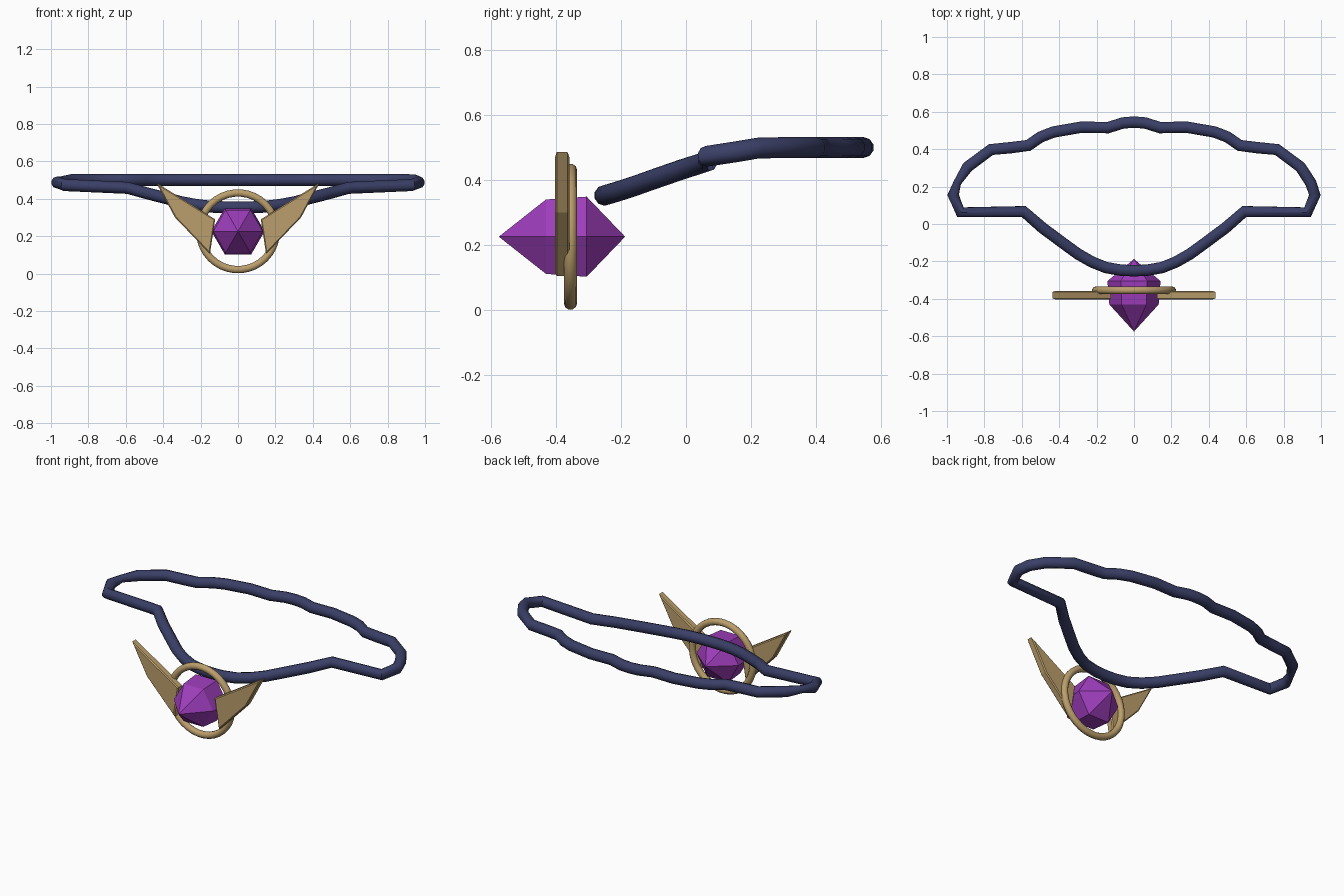
import bpy, bmesh, math
from mathutils import Vector

if "Cube" in bpy.data.objects:
    bpy.data.objects.remove(bpy.data.objects["Cube"])


def material(name, rgb):
    m = bpy.data.materials.new(name)
    m.diffuse_color = (*rgb, 1)
    m.use_nodes = True
    m.node_tree.nodes["Principled BSDF"].inputs["Base Color"].default_value = m.diffuse_color
    return m


NAVY = material("navy cord", (0.042, 0.05, 0.135))
GOLD = material("dull gold", (0.50, 0.345, 0.15))
PURPLE = material("purple crystal", (0.34, 0.047, 0.50))


def make_object(name, bm, mat, smooth=None):
    bmesh.ops.recalc_face_normals(bm, faces=bm.faces[:])
    me = bpy.data.meshes.new(name)
    bm.to_mesh(me)
    bm.free()
    me.materials.append(mat)
    ob = bpy.data.objects.new(name, me)
    bpy.context.collection.objects.link(ob)
    if smooth:
        bpy.ops.object.select_all(action='DESELECT')
        ob.select_set(True)
        bpy.context.view_layer.objects.active = ob
        bpy.ops.object.shade_smooth_by_angle(angle=math.radians(smooth))
    return ob


def closed_tube(name, path, radii, sides, mat):
    """Sweep a round section along a closed path."""
    bm = bmesh.new()
    n = len(path)
    rings = []
    for i, p in enumerate(path):
        t = ((p - path[i - 1]).normalized() + (path[(i + 1) % n] - p).normalized()).normalized()
        ref = Vector((0, 1, 0)) if abs(t.y) < 0.01 and name == "ring" else Vector((0, 0, 1))
        side = t.cross(ref).normalized()
        up = side.cross(t)
        rings.append([bm.verts.new(p + radii[i] * (side * math.cos(a) + up * math.sin(a)))
                      for a in (math.tau * (k + 0.5) / sides for k in range(sides))])
    for i in range(n):
        a, b = rings[i], rings[(i + 1) % n]
        for k in range(sides):
            j = (k + 1) % sides
            bm.faces.new((a[k], a[j], b[j], b[k]))
    return make_object(name, bm, mat, 40)


# Neck cord: right half from back centre to front centre, then mirrored
half = [(0, 0.545, 0.5), (0.06, 0.54, 0.5), (0.14, 0.515, 0.5), (0.28, 0.518, 0.5),
        (0.43, 0.492, 0.5), (0.50, 0.465, 0.5), (0.565, 0.42, 0.5), (0.66, 0.408, 0.5),
        (0.765, 0.398, 0.5), (0.89, 0.305, 0.5), (0.945, 0.22, 0.498), (0.967, 0.155, 0.487),
        (0.928, 0.063, 0.473), (0.59, 0.067, 0.458), (0.49, -0.02, 0.43), (0.385, -0.098, 0.403),
        (0.30, -0.16, 0.381), (0.225, -0.203, 0.367), (0.15, -0.233, 0.358), (0.07, -0.247, 0.354),
        (0, -0.25, 0.353)]
path = [Vector(p) for p in half] + [Vector((-x, y, z)) for x, y, z in half[-2:0:-1]]
radii = [0.032] * len(path)
for i, p in enumerate(path):
    if p.x < 0 and abs(p.y - 0.22) < 0.01:
        radii[i] = 0.022   # pinched twist on the left
closed_tube("neck_cord", path, radii, 10, NAVY)

# Round setting
CZ = 0.226
circle = [Vector((0.205 * math.cos(a), -0.355, CZ + 0.205 * math.sin(a)))
          for a in (math.tau * (k + 0.5) / 36 for k in range(36))]
closed_tube("ring", circle, [0.0205] * 36, 10, GOLD)

# Six-sided crystal pointing forward and back
bm = bmesh.new()
loops = [[bm.verts.new((r * math.cos(k * math.pi / 3), y, CZ + r * math.sin(k * math.pi / 3)))
          for k in range(6)] for y, r in ((-0.43, 0.132), (-0.305, 0.142))]
front = bm.verts.new((0, -0.575, CZ))
back = bm.verts.new((0, -0.187, CZ))
for k in range(6):
    j = (k + 1) % 6
    bm.faces.new((front, loops[0][k], loops[0][j]))
    bm.faces.new((loops[0][k], loops[1][k], loops[1][j], loops[0][j]))
    bm.faces.new((loops[1][k], back, loops[1][j]))
make_object("crystal", bm, PURPLE)

# Pair of bevelled wing plates
outline = [(0.437, 0.486), (0.337, 0.30), (0.15, 0.105), (0.122, 0.29)]
for label, s in (("left", -1), ("right", 1)):
    bm = bmesh.new()
    face = bm.faces.new([bm.verts.new((s * x, -0.403, z)) for x, z in outline])
    ext = bmesh.ops.extrude_face_region(bm, geom=[face])
    bmesh.ops.translate(bm, vec=(0, 0.045, 0),
                        verts=[v for v in ext["geom"] if isinstance(v, bmesh.types.BMVert)])
    rims = [e for e in bm.edges if abs(e.verts[0].co.y - e.verts[1].co.y) < 1e-4]
    bmesh.ops.recalc_face_normals(bm, faces=bm.faces[:])
    bmesh.ops.bevel(bm, geom=rims, offset=0.006, segments=1, affect='EDGES')
    make_object(label + "_wing", bm, GOLD)
